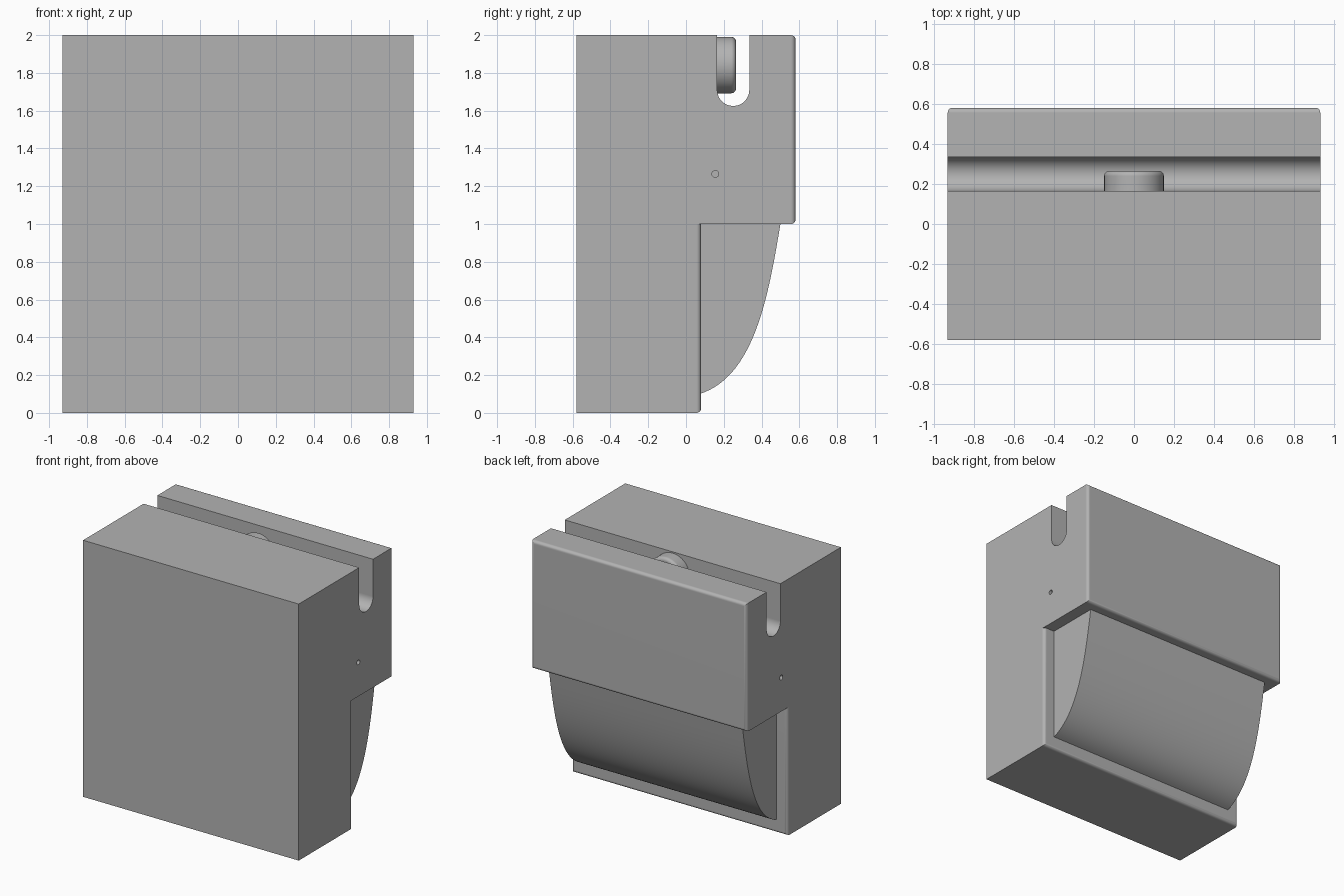
import bpy, bmesh, math
from mathutils import Matrix, Vector
from mathutils.geometry import interpolate_bezier

old = bpy.data.objects.get("Cube")
if old:
    bpy.data.objects.remove(old, do_unlink=True)

HALF_W, FRONT, BACK, STEP = 0.93, -0.58, 0.58, 0.08
MID, TOP, ROUND = 1.0, 2.0, 0.025

grey = bpy.data.materials.new("plain grey")
grey.use_nodes = True
colour = (0.45, 0.45, 0.45, 1)
grey.diffuse_color = colour
grey.node_tree.nodes["Principled BSDF"].inputs["Base Color"].default_value = colour


def finish(bm, name):
    bmesh.ops.recalc_face_normals(bm, faces=bm.faces[:])
    mesh = bpy.data.meshes.new(name)
    bm.to_mesh(mesh)
    bm.free()
    mesh.materials.append(grey)
    obj = bpy.data.objects.new(name, mesh)
    bpy.context.collection.objects.link(obj)
    return obj


def smooth(obj):
    bpy.ops.object.select_all(action="DESELECT")
    obj.select_set(True)
    bpy.context.view_layer.objects.active = obj
    bpy.ops.object.shade_smooth_by_angle(angle=math.radians(35))
    mod = obj.modifiers.new("clean shading", "WEIGHTED_NORMAL")
    mod.keep_sharp = True


def extrude_profile(points, half_width):
    """Sweep a closed (y, z) profile across the width."""
    bm = bmesh.new()
    face = bm.faces.new([bm.verts.new((-half_width, y, z)) for y, z in points])
    out = bmesh.ops.extrude_face_region(bm, geom=[face])
    verts = [g for g in out["geom"] if isinstance(g, bmesh.types.BMVert)]
    bmesh.ops.translate(bm, verts=verts, vec=(2 * half_width, 0, 0))
    return bm


def round_rear(bm, y, size):
    """Round the outline edges of the rear face lying at y."""
    edges = [e for e in bm.edges if all(abs(v.co.y - y) < 1e-4 for v in e.verts)]
    bmesh.ops.bevel(bm, geom=edges, offset=size, segments=5, profile=0.5,
                    affect="EDGES")


def cylinder(radius, y_or_x, length, axis, sides):
    """Cylinder along x or y, centred at the given point."""
    bm = bmesh.new()
    turn = Matrix.Rotation(math.pi / 2, 4, "Y" if axis == "X" else "X")
    bmesh.ops.create_cone(bm, cap_ends=True, segments=sides, radius1=radius,
                          radius2=radius, depth=length,
                          matrix=Matrix.Translation(y_or_x) @ turn)
    return bm


# Upper housing with the full-width slot
slot_r, slot_y, slot_z = 0.085, 0.25, 1.71
arc = [(slot_y - slot_r * math.cos(a), slot_z - slot_r * math.sin(a))
       for a in (math.pi * i / 24 for i in range(25))]
profile = [(FRONT, MID), (FRONT, TOP), (slot_y - slot_r, TOP), *arc,
           (slot_y + slot_r, TOP), (BACK, TOP), (BACK, MID)]
bm = extrude_profile(profile, HALF_W)
round_rear(bm, BACK, ROUND)
upper = finish(bm, "upper_housing")

# Small blind pin holes in both sides
for side, label in ((-1, "right"), (1, "left")):
    hole = finish(cylinder(0.018, Vector((side * HALF_W, 0.155, 1.265)), 0.1, "X", 24),
                  label + "_hole_cutter")
    hole.hide_render = True
    hole.hide_set(True)
    cut = upper.modifiers.new(label + " hole", "BOOLEAN")
    cut.object = hole
    cut.solver = "EXACT"
smooth(upper)

# Lower housing, stepped in at the rear
bm = extrude_profile([(FRONT, 0), (FRONT, MID), (STEP, MID), (STEP, 0)], HALF_W)
edges = [e for e in bm.edges if all(abs(v.co.y - STEP) < 1e-4 for v in e.verts)
         and min(v.co.z for v in e.verts) < 0.1]
bmesh.ops.bevel(bm, geom=edges, offset=ROUND, segments=5, profile=0.5, affect="EDGES")
smooth(finish(bm, "lower_housing"))

# Curved bin under the overhang
curve = interpolate_bezier(Vector((0.07, 0.1)), Vector((0.37, 0.19)),
                           Vector((0.44, 0.65)), Vector((0.5, MID)), 32)
points = [(p.x, p.y) for p in curve] + [(0.07, MID)]
smooth(finish(extrude_profile(points, 0.835), "curved_bin"))

# Round button on the front wall of the slot
bm = cylinder(0.149, Vector((0, 0.21, 1.841)), 0.11, "Y", 64)
rim = max(v.co.y for v in bm.verts)
round_rear(bm, rim, ROUND)
smooth(finish(bm, "slot_button"))
